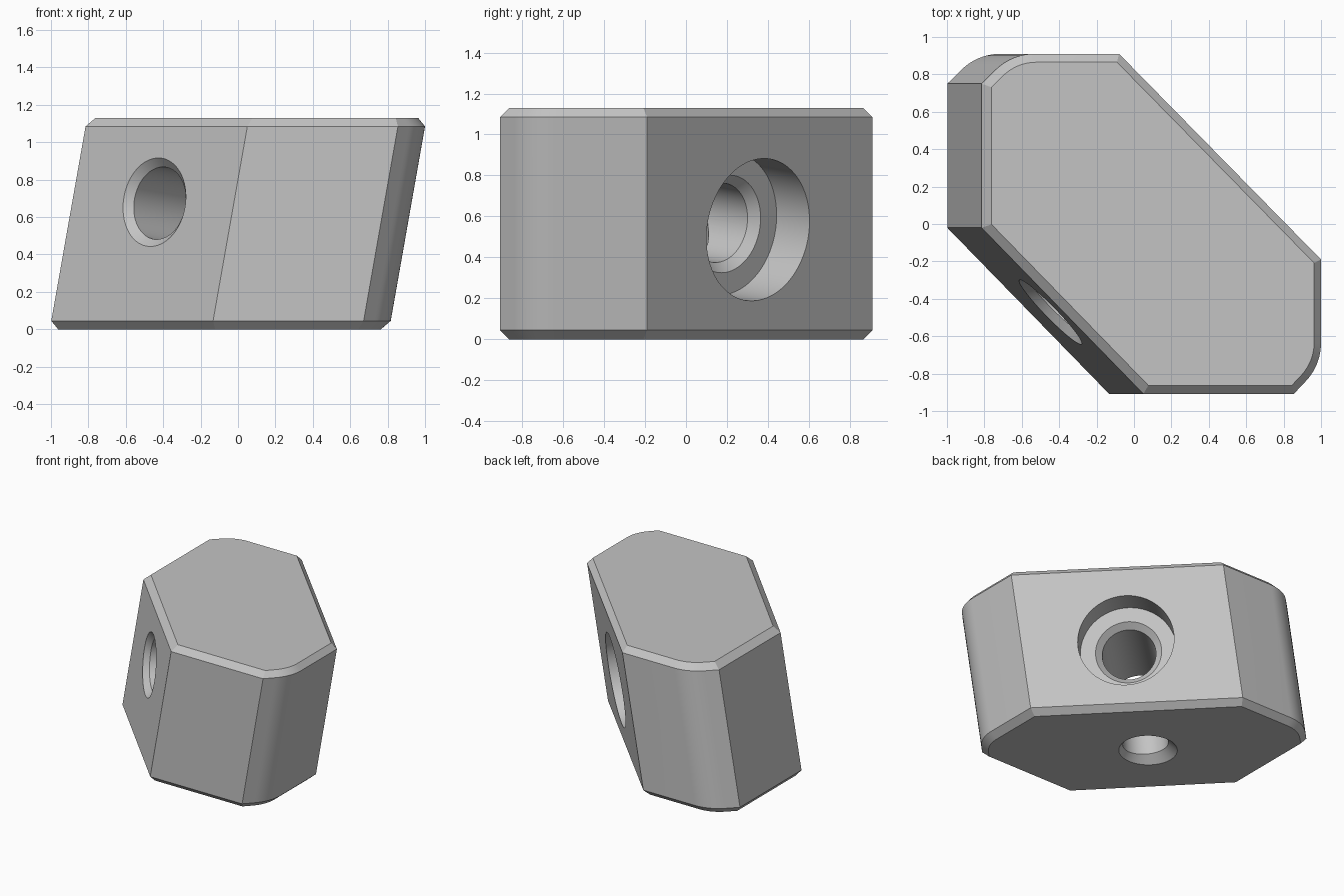
import bpy, bmesh, math
from mathutils import Matrix, Vector

cube = bpy.data.objects.get("Cube")
if cube:
    bpy.data.objects.remove(cube, do_unlink=True)

HEIGHT, CHAMFER, LEAN = 1.13, 0.045, math.tan(math.radians(10))
SHIFT = LEAN * (HEIGHT - CHAMFER)

grey = bpy.data.materials.new("plain_grey")
grey.use_nodes = True
colour = (0.55, 0.55, 0.55, 1)
grey.diffuse_color = colour
grey.node_tree.nodes["Principled BSDF"].inputs["Base Color"].default_value = colour


def make_object(name, bm):
    bmesh.ops.recalc_face_normals(bm, faces=bm.faces[:])
    mesh = bpy.data.meshes.new(name)
    bm.to_mesh(mesh)
    bm.free()
    mesh.materials.append(grey)
    obj = bpy.data.objects.new(name, mesh)
    bpy.context.collection.objects.link(obj)
    return obj


def arc(cx, cy, radius, start, end, steps=12):
    angles = [math.radians(start + (end - start) * i / steps) for i in range(steps + 1)]
    return [(cx + radius * math.cos(a), cy + radius * math.sin(a)) for a in angles]


def bore_cutter(name, profile, origin, direction, steps=96):
    """Closed solid of revolution from (radius, distance) pairs along an axis."""
    turn = Vector(direction).to_track_quat('Z', 'Y').to_matrix().to_4x4()
    place = Matrix.Translation(origin) @ turn
    bm = bmesh.new()
    rings = []
    for r, t in profile:
        rings.append([bm.verts.new(place @ Vector((r * math.cos(a), r * math.sin(a), t)))
                      for a in (math.tau * i / steps for i in range(steps))])
    for low, high in zip(rings, rings[1:]):
        for i in range(steps):
            j = (i + 1) % steps
            bm.faces.new((low[i], low[j], high[j], high[i]))
    bm.faces.new(rings[0][::-1])
    bm.faces.new(rings[-1])
    cutter = make_object(name, bm)
    cutter.hide_render = True
    return cutter


# Block outline: two long diagonals and two part-rounded corners
outline = [(-0.815, -0.02), (0.05, -0.908), (0.855, -0.908)]
outline += arc(0.70, -0.635, 0.30, -45, 0)
outline += [(1.0, -0.19), (-0.08, 0.91)]
outline += arc(-0.53, 0.61, 0.30, 90, 135)
outline += [(-0.815, 0.75)]

# Extrude, chamfer both rims, then lean the block sideways
bm = bmesh.new()
base = bm.faces.new([bm.verts.new((x - SHIFT, y, 0)) for x, y in outline])
extruded = bmesh.ops.extrude_face_region(bm, geom=[base], use_keep_orig=True)
for v in extruded["geom"]:
    if isinstance(v, bmesh.types.BMVert):
        v.co.z = HEIGHT
bmesh.ops.recalc_face_normals(bm, faces=bm.faces[:])
rims = [e for e in bm.edges if abs(e.verts[0].co.z - e.verts[1].co.z) < 1e-4]
bmesh.ops.bevel(bm, geom=rims, offset=CHAMFER, segments=1, affect='EDGES', clamp_overlap=False)
for v in bm.verts:
    v.co.x += LEAN * v.co.z
block = make_object("leaning_block", bm)

# Countersunk and counterbored cross bore, square to the diagonal faces
cross_bore = bore_cutter(
    "cross_bore_cutter",
    [(0.285, -0.045), (0.195, 0.045), (0.195, 0.90), (0.24, 0.945), (0.35, 0.945), (0.35, 1.4)],
    (-0.45, -0.47, 0.68), (1, 1, -LEAN))

# Countersunk hole in the underside, meeting the cross bore
base_hole = bore_cutter(
    "base_hole_cutter",
    [(0.255, -0.045), (0.165, 0.045), (0.165, 0.6)],
    (-0.16, -0.055, 0), (LEAN * 0.5, 0, 1))

for cutter in (cross_bore, base_hole):
    cut = block.modifiers.new(cutter.name, 'BOOLEAN')
    cut.operation = 'DIFFERENCE'
    cut.solver = 'EXACT'
    cut.object = cutter
    bpy.ops.object.select_all(action='DESELECT')
    block.select_set(True)
    bpy.context.view_layer.objects.active = block
    bpy.ops.object.modifier_apply(modifier=cut.name)
    bpy.data.objects.remove(cutter, do_unlink=True)

bpy.ops.object.shade_smooth_by_angle(angle=math.radians(25))
